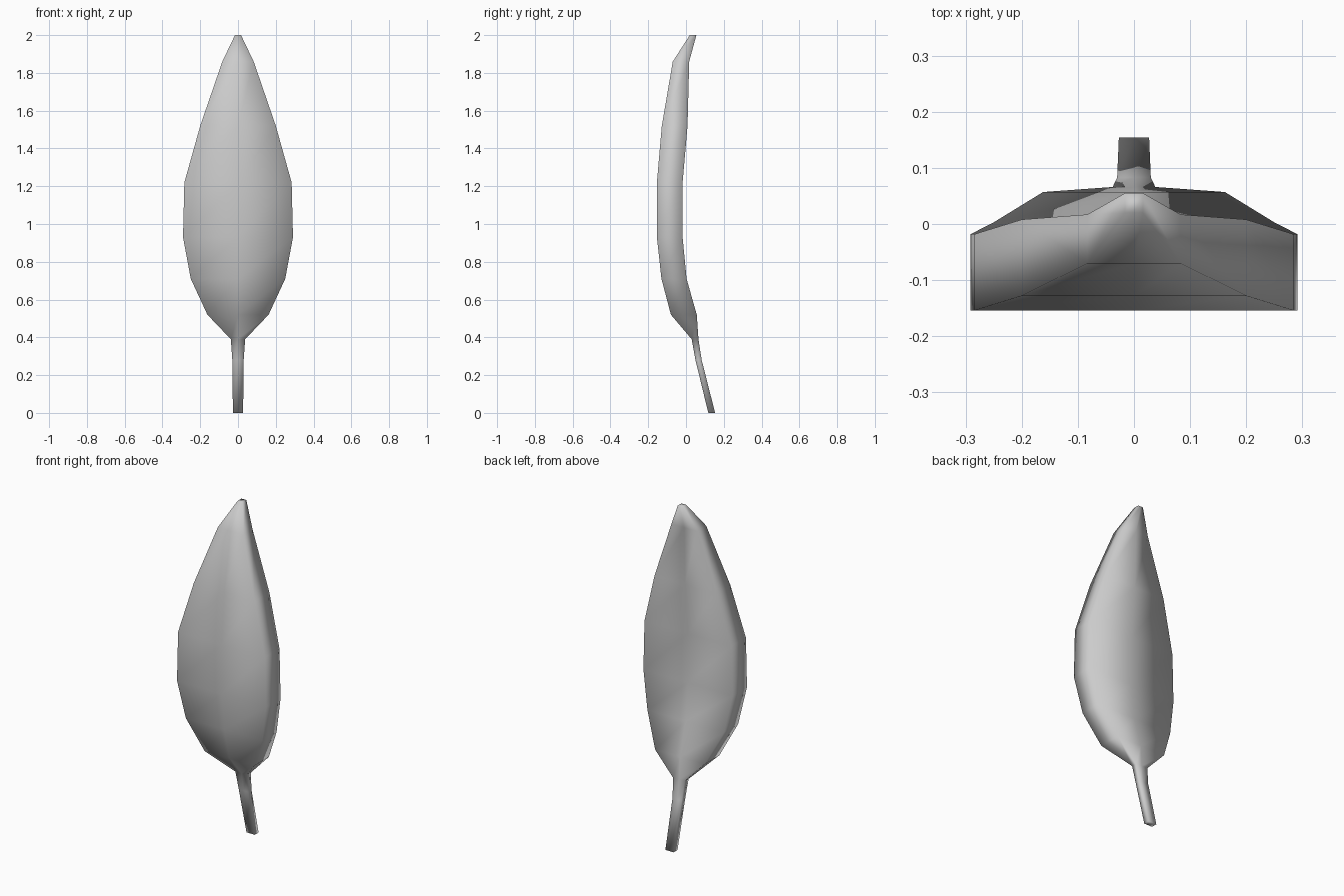
import bpy, bmesh

if "Cube" in bpy.data.objects:
    bpy.data.objects.remove(bpy.data.objects["Cube"])

# leaf sections from stem foot to tip: z, half width, front y, back y
sections = [
    (0.00, 0.027, 0.118, 0.154),
    (0.28, 0.030, 0.050, 0.083),
    (0.39, 0.038, 0.030, 0.066),
    (0.52, 0.162, -0.080, 0.057),
    (0.71, 0.250, -0.130, 0.003),
    (0.93, 0.291, -0.154, -0.018),
    (1.22, 0.284, -0.154, -0.018),
    (1.52, 0.200, -0.128, 0.008),
    (1.86, 0.083, -0.070, 0.017),
    (2.00, 0.016, 0.020, 0.055),
]

# leaf blade and stem: thick slab with a central rib line, lofted ring by ring
bm = bmesh.new()
rings = []
for z, w, yf, yb in sections:
    pts = [(-w, yf), (0, yf), (w, yf), (w, yb), (0, yb), (-w, yb)]
    rings.append([bm.verts.new((x, y, z)) for x, y in pts])
for a, b in zip(rings, rings[1:]):
    for i in range(6):
        j = (i + 1) % 6
        bm.faces.new((a[i], a[j], b[j], b[i]))

# end caps
for r in (rings[0], rings[-1]):
    bm.faces.new((r[0], r[1], r[4], r[5]))
    bm.faces.new((r[1], r[2], r[3], r[4]))
bmesh.ops.recalc_face_normals(bm, faces=bm.faces)
for f in bm.faces:
    f.smooth = True

mesh = bpy.data.meshes.new("leaf")
bm.to_mesh(mesh)
bm.free()
leaf = bpy.data.objects.new("leaf", mesh)
bpy.context.collection.objects.link(leaf)
